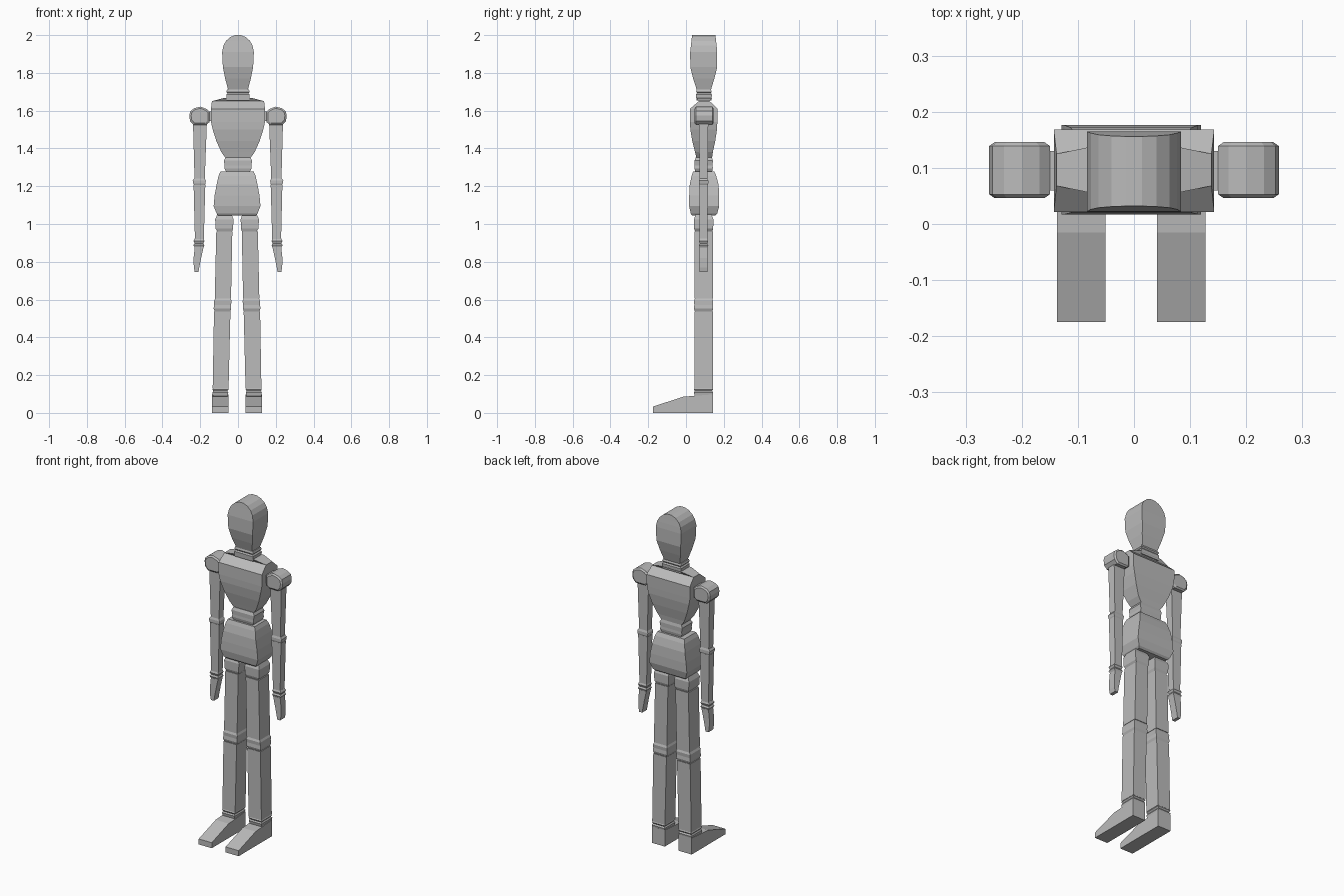
import bpy, bmesh

wood = bpy.data.materials.new("plain_grey")
wood.diffuse_color = (0.5, 0.5, 0.5, 1)
LEG_AXIS = -0.005  # the lower body sits slightly off centre


def finish(name, bm):
    bmesh.ops.recalc_face_normals(bm, faces=bm.faces)
    mesh = bpy.data.meshes.new(name)
    bm.to_mesh(mesh)
    bm.free()
    mesh.materials.append(wood)
    bpy.context.collection.objects.link(bpy.data.objects.new(name, mesh))


def loft(name, sections):
    """Stack rectangular sections: (z, x0, x1, y0, y1)."""
    bm = bmesh.new()
    rings = [[bm.verts.new(p) for p in ((a, c, z), (b, c, z), (b, d, z), (a, d, z))]
             for z, a, b, c, d in sections]
    for lo, hi in zip(rings, rings[1:]):
        for i in range(4):
            j = (i + 1) % 4
            bm.faces.new((lo[i], lo[j], hi[j], hi[i]))
    bm.faces.new(rings[0])
    bm.faces.new(rings[-1])
    finish(name, bm)


def centred(name, rows, cx=0.0):
    """Rows: (z, half width, y0, y1)."""
    loft(name, [(z, cx - w, cx + w, c, d) for z, w, c, d in rows])


def pair(name, sections, axis=0.0):
    """Right-hand part and its mirror image."""
    loft(name + "_right", sections)
    loft(name + "_left", [(z, 2 * axis - b, 2 * axis - a, c, d) for z, a, b, c, d in sections])


def prism(name, rings):
    """Join matching point rings and cap both ends."""
    bm = bmesh.new()
    rs = [[bm.verts.new(p) for p in r] for r in rings]
    n = len(rs[0])
    for lo, hi in zip(rs, rs[1:]):
        for i in range(n):
            j = (i + 1) % n
            bm.faces.new((lo[i], lo[j], hi[j], hi[i]))
    bm.faces.new(rs[0])
    bm.faces.new(rs[-1])
    finish(name, bm)


# Head and neck
centred("head", [(1.71, .052, .057, .132), (1.77, .068, .038, .15), (1.83, .08, .023, .165),
                 (1.91, .084, .022, .165), (1.945, .077, .026, .162), (1.97, .063, .029, .159),
                 (1.99, .04, .031, .157), (2.0, .014, .032, .156)])
centred("neck", [(1.655, .06, .055, .135), (1.685, .062, .053, .137), (1.693, .056, .058, .132),
                 (1.70, .062, .054, .136), (1.712, .058, .057, .132)])

# Trunk
centred("chest", [(1.35, .066, .055, .138), (1.38, .088, .048, .142), (1.44, .115, .033, .155),
                  (1.50, .134, .023, .164), (1.54, .143, .021, .166), (1.61, .143, .021, .168),
                  (1.65, .138, .068, .125), (1.667, .075, .055, .138)])
centred("waist", [(1.275, .062, .05, .138), (1.295, .072, .045, .142), (1.31, .07, .046, .141),
                  (1.335, .075, .045, .142), (1.352, .066, .052, .138)])
centred("pelvis", [(1.045, .10, .032, .155), (1.055, .108, .025, .165), (1.095, .124, .017, .176),
                   (1.15, .119, .017, .176), (1.21, .108, .02, .172), (1.255, .098, .03, .16),
                   (1.278, .088, .038, .15)], LEG_AXIS)

# Legs
pair("hip_joint", [(.955, -.105, -.033, .05, .137), (.975, -.118, -.026, .043, .144),
                   (1.025, -.121, -.024, .042, .145), (1.05, -.11, -.033, .052, .135)], LEG_AXIS)
pair("thigh", [(.605, -.123, -.037, .044, .142), (.96, -.115, -.03, .044, .142)], LEG_AXIS)
pair("knee", [(.535, -.122, -.042, .048, .138), (.552, -.129, -.036, .042, .144),
              (.572, -.127, -.037, .044, .142), (.592, -.127, -.034, .042, .144),
              (.607, -.12, -.04, .048, .138)], LEG_AXIS)
pair("shin", [(.13, -.134, -.05, .044, .142), (.537, -.127, -.04, .044, .142)], LEG_AXIS)
pair("ankle", [(.09, -.133, -.055, .046, .14), (.108, -.136, -.051, .042, .144),
               (.116, -.131, -.056, .047, .138), (.124, -.136, -.05, .042, .144),
               (.132, -.131, -.053, .046, .14)], LEG_AXIS)
foot = [(.142, 0), (.142, .098), (.045, .09), (-.015, .086), (-.175, .033), (-.175, 0)]
prism("foot_right", [[(x, y, z) for y, z in foot] for x in (-.137, -.051)])
prism("foot_left", [[(x, y, z) for y, z in foot] for x in (.041, .127)])

# Shoulder balls with bevelled front and back, plus short pegs to the chest
cap = [(.15, 1.54), (.15, 1.595), (.168, 1.61), (.20, 1.621), (.232, 1.613),
       (.252, 1.598), (.258, 1.575), (.254, 1.545), (.235, 1.525), (.17, 1.525)]
for side, s in (("right", -1), ("left", 1)):
    prism("shoulder_" + side,
          [[(s * (.204 + (x - .204) * k), y, 1.573 + (z - 1.573) * k) for x, z in cap]
           for y, k in ((.046, .82), (.053, 1), (.139, 1), (.146, .82))])
pair("shoulder_peg", [(1.545, -.155, -.135, .06, .13), (1.595, -.155, -.135, .06, .13)])

# Arms
pair("upper_arm", [(1.238, -.23, -.176, .072, .114), (1.53, -.238, -.165, .068, .118)])
pair("elbow", [(1.2, -.23, -.177, .073, .113), (1.214, -.237, -.172, .068, .118),
               (1.23, -.24, -.17, .068, .118), (1.242, -.232, -.176, .072, .114)])
pair("forearm", [(.92, -.228, -.181, .072, .114), (1.207, -.235, -.173, .07, .116)])
pair("wrist", [(.875, -.229, -.183, .073, .113), (.888, -.236, -.178, .068, .118),
               (.898, -.23, -.183, .073, .113), (.91, -.236, -.178, .068, .118),
               (.923, -.229, -.182, .073, .113)])
pair("hand", [(.745, -.229, -.209, .071, .115), (.77, -.234, -.205, .071, .115),
              (.82, -.235, -.195, .071, .115), (.878, -.229, -.182, .071, .115)])
